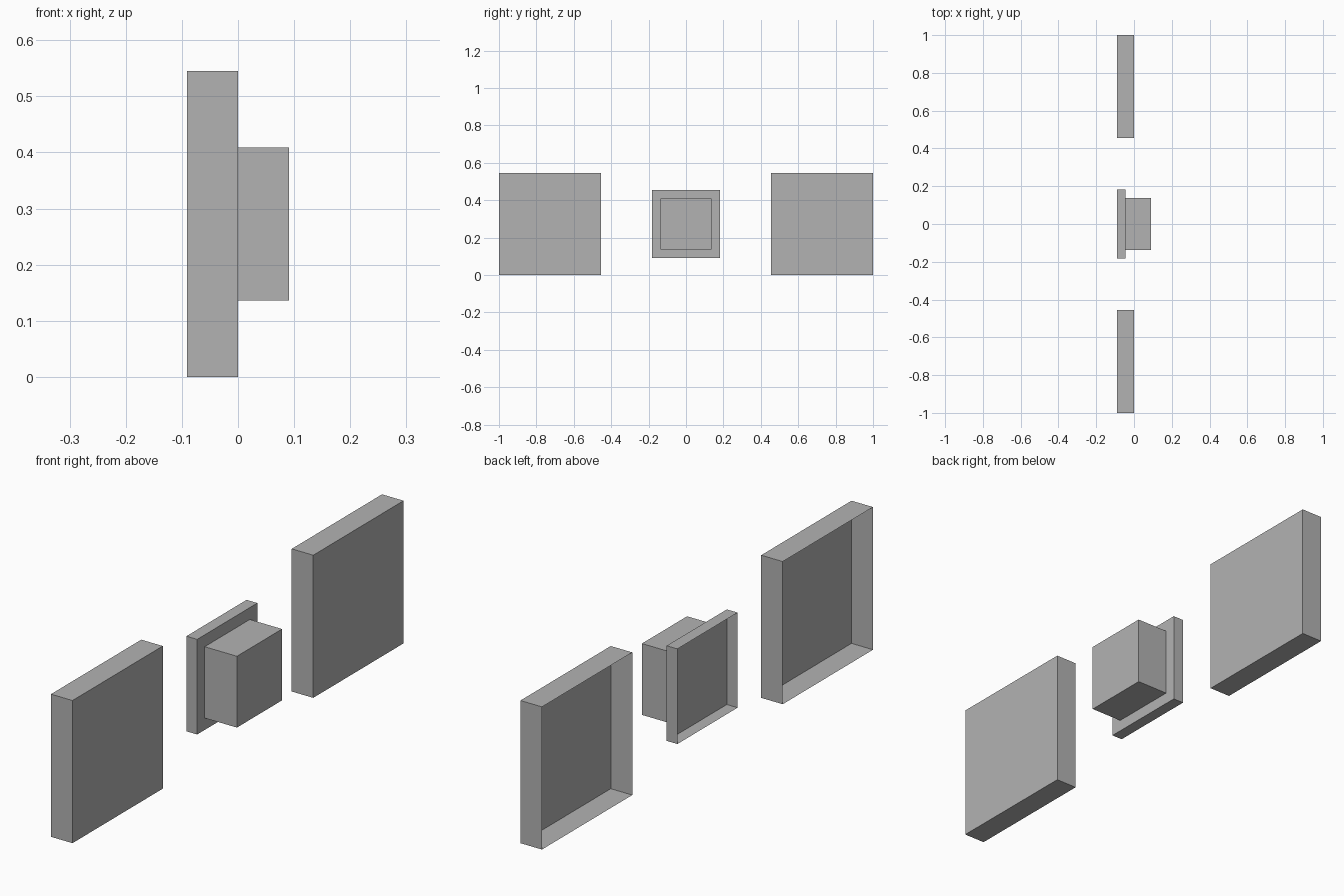
import bpy
import bmesh
from mathutils import Matrix, Vector

default = bpy.data.objects.get("Cube")
if default:
    bpy.data.objects.remove(default)

UNIT = 1 / 11  # one module of the layout
MID_Z = 3      # shared centre height, in modules

grey = bpy.data.materials.new("plain grey")
grey.use_nodes = True
COLOUR = (0.45, 0.45, 0.45, 1)
grey.diffuse_color = COLOUR
grey.node_tree.nodes["Principled BSDF"].inputs["Base Color"].default_value = COLOUR


def open_box(name, x0, x1, y, side):
    """Square thin-shelled box with its -x side left open."""
    bm = bmesh.new()
    place = Matrix.Translation(Vector(((x0 + x1) / 2, y, MID_Z)) * UNIT)
    scale = Matrix.Diagonal((*(Vector((x1 - x0, side, side)) * UNIT), 1))
    bmesh.ops.create_cube(bm, size=1, matrix=place @ scale)
    bm.normal_update()
    back = [f for f in bm.faces if f.normal.x < -0.5]
    bmesh.ops.delete(bm, geom=back, context='FACES_ONLY')
    mesh = bpy.data.meshes.new(name)
    bm.to_mesh(mesh)
    bm.free()
    mesh.materials.append(grey)
    obj = bpy.data.objects.new(name, mesh)
    bpy.context.collection.objects.link(obj)


# Large panels at both ends
for name, sign in (("front_panel", -1), ("back_panel", 1)):
    open_box(name, -1, 0, sign * 8, 6)

# Central plate with a raised block
open_box("centre_plate", -1, -0.5, 0, 4)
open_box("centre_block", -0.5, 1, 0, 3)
